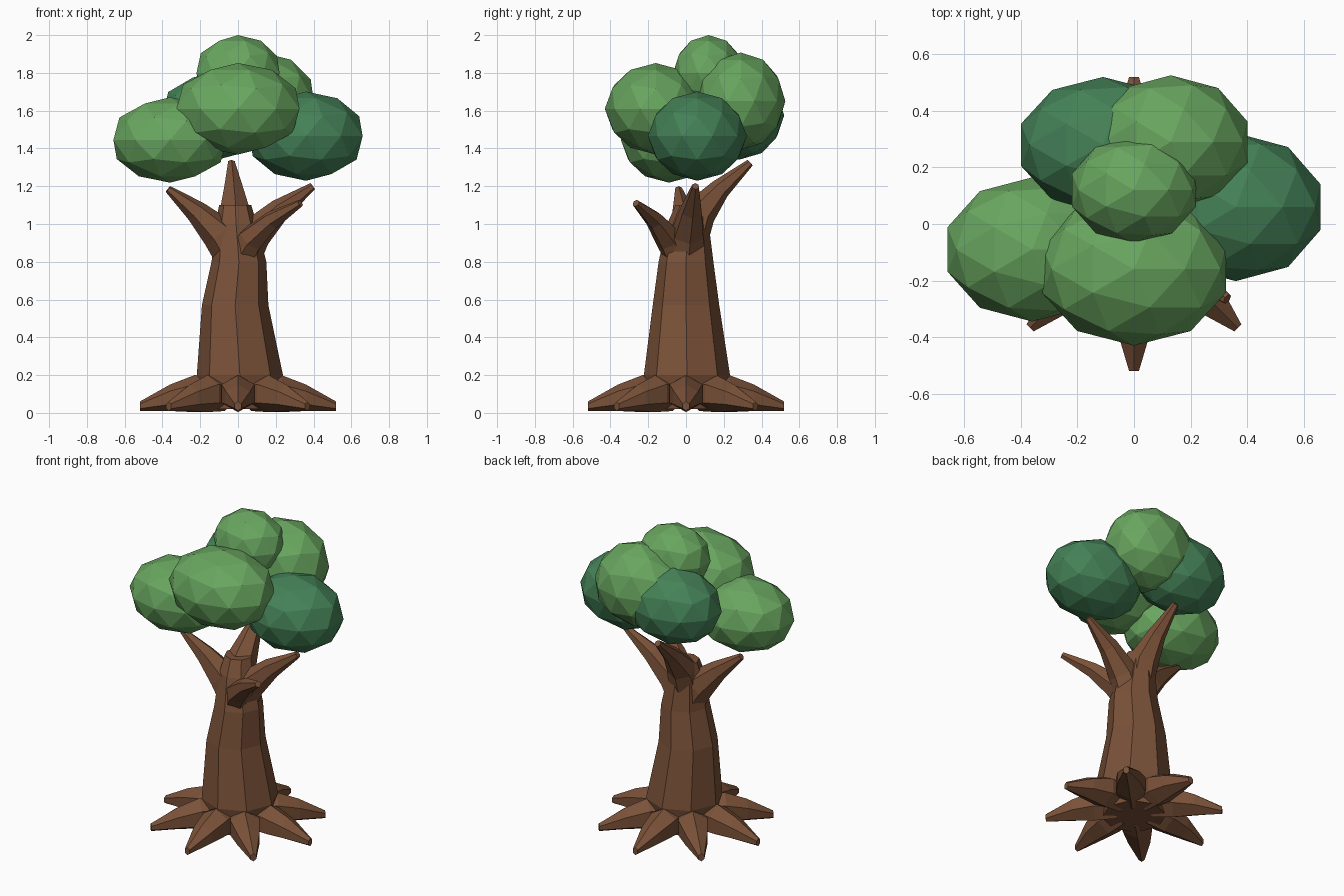
import bpy, math
from mathutils import Vector, Matrix

if "Cube" in bpy.data.objects:
    bpy.data.objects.remove(bpy.data.objects["Cube"])


def material(name, rgb):
    m = bpy.data.materials.new(name)
    m.diffuse_color = (*rgb, 1)
    m.use_nodes = True
    m.node_tree.nodes["Principled BSDF"].inputs["Base Color"].default_value = m.diffuse_color
    return m


BARK = material("bark brown", (0.195, 0.083, 0.040))
LIGHT = material("light leaf green", (0.140, 0.380, 0.115))
DARK = material("dark leaf green", (0.058, 0.220, 0.095))


def tube(name, sections, sides, axis=None, turn=0.0):
    """Capped flat-sided tube; sections are (centre, half width, half height)."""
    pts = [Vector(s[0]) for s in sections]
    verts, faces, n = [], [], len(sections)
    for i, (_, w, h) in enumerate(sections):
        if axis:
            d = Vector(axis)
        else:
            d = (pts[min(i + 1, n - 1)] - pts[max(i - 1, 0)]).normalized()
        ref = Vector((0, 1, 0)) if abs(d.z) > 0.99 else Vector((0, 0, 1))
        side = d.cross(ref).normalized()
        up = side.cross(d)
        for k in range(sides):
            a = math.tau * k / sides
            verts.append(pts[i] + side * math.sin(a) * w + up * math.cos(a) * h)
    for i in range(n - 1):
        for k in range(sides):
            a, b = i * sides + k, i * sides + (k + 1) % sides
            faces.append((a, a + sides, b + sides, b))
    faces.append(tuple(range(sides)))
    faces.append(tuple(reversed(range((n - 1) * sides, n * sides))))
    rot = Matrix.Rotation(turn, 3, 'Z')
    me = bpy.data.meshes.new(name)
    me.from_pydata([rot @ v for v in verts], [], faces)
    me.materials.append(BARK)
    ob = bpy.data.objects.new(name, me)
    bpy.context.collection.objects.link(ob)
    # consistent outward normals
    import bmesh
    bm = bmesh.new()
    bm.from_mesh(me)
    bmesh.ops.recalc_face_normals(bm, faces=bm.faces)
    bm.to_mesh(me)
    bm.free()
    return ob


# Trunk: eight-sided, slightly wavy
trunk = [((0, 0, 0.02), 0.19), ((0.01, 0.005, 0.2), 0.228), ((-0.015, 0, 0.57), 0.176),
         ((0.005, 0, 0.8), 0.145), ((-0.01, 0.01, 1.0), 0.11), ((-0.015, 0.03, 1.1), 0.085)]
tube("trunk", [(c, r, r) for c, r in trunk], 8, axis=(0, 0, 1))

# Roots: eight tapered lobes around the base
for i in range(8):
    tube(f"root_{i + 1}", [((0.10, 0, 0.10), 0.07, 0.09), ((0.23, 0, 0.102), 0.10, 0.098),
                           ((0.36, 0, 0.08), 0.075, 0.07), ((0.52, 0, 0.035), 0.02, 0.025)],
         6, axis=(1, 0, 0), turn=math.tau * i / 8)

# Branches: bent, tapering limbs
branches = {
    "left_branch": [((-0.03, 0, 0.84), 0.10), ((-0.10, -0.005, 0.95), 0.095),
                    ((-0.22, -0.02, 1.065), 0.06), ((-0.37, -0.04, 1.185), 0.02)],
    "right_branch": [((0.03, 0, 0.84), 0.10), ((0.09, 0.01, 0.95), 0.09),
                     ((0.22, 0.03, 1.075), 0.06), ((0.395, 0.05, 1.2), 0.02)],
    "back_branch": [((-0.01, 0.02, 0.92), 0.10), ((-0.02, 0.07, 1.06), 0.09),
                    ((-0.025, 0.18, 1.185), 0.055), ((-0.035, 0.34, 1.325), 0.02)],
    "front_branch": [((0.02, -0.04, 0.83), 0.08), ((0.07, -0.09, 0.92), 0.075),
                     ((0.18, -0.165, 1.02), 0.05), ((0.33, -0.265, 1.11), 0.02)],
}
for name, path in branches.items():
    tube(name, [(c, r, r) for c, r in path], 6)

# Foliage: stretched faceted balls
foliage = [
    ("front_foliage", (0, -0.16, 1.61), (0.342, 0.27, 0.242), LIGHT),
    ("left_foliage", (-0.36, -0.09, 1.445), (0.315, 0.255, 0.226), LIGHT),
    ("right_foliage", (0.36, 0.06, 1.465), (0.315, 0.262, 0.236), DARK),
    ("top_foliage", (0, 0.12, 1.8), (0.231, 0.188, 0.2), LIGHT),
    ("back_right_foliage", (0.13, 0.29, 1.65), (0.285, 0.236, 0.258), LIGHT),
    ("back_left_foliage", (-0.11, 0.28, 1.575), (0.305, 0.24, 0.235), DARK),
]
for name, loc, radii, mat in foliage:
    bpy.ops.mesh.primitive_ico_sphere_add(subdivisions=2, radius=1, location=loc)
    ob = bpy.context.object
    ob.name = name
    ob.scale = radii
    ob.data.materials.append(mat)
